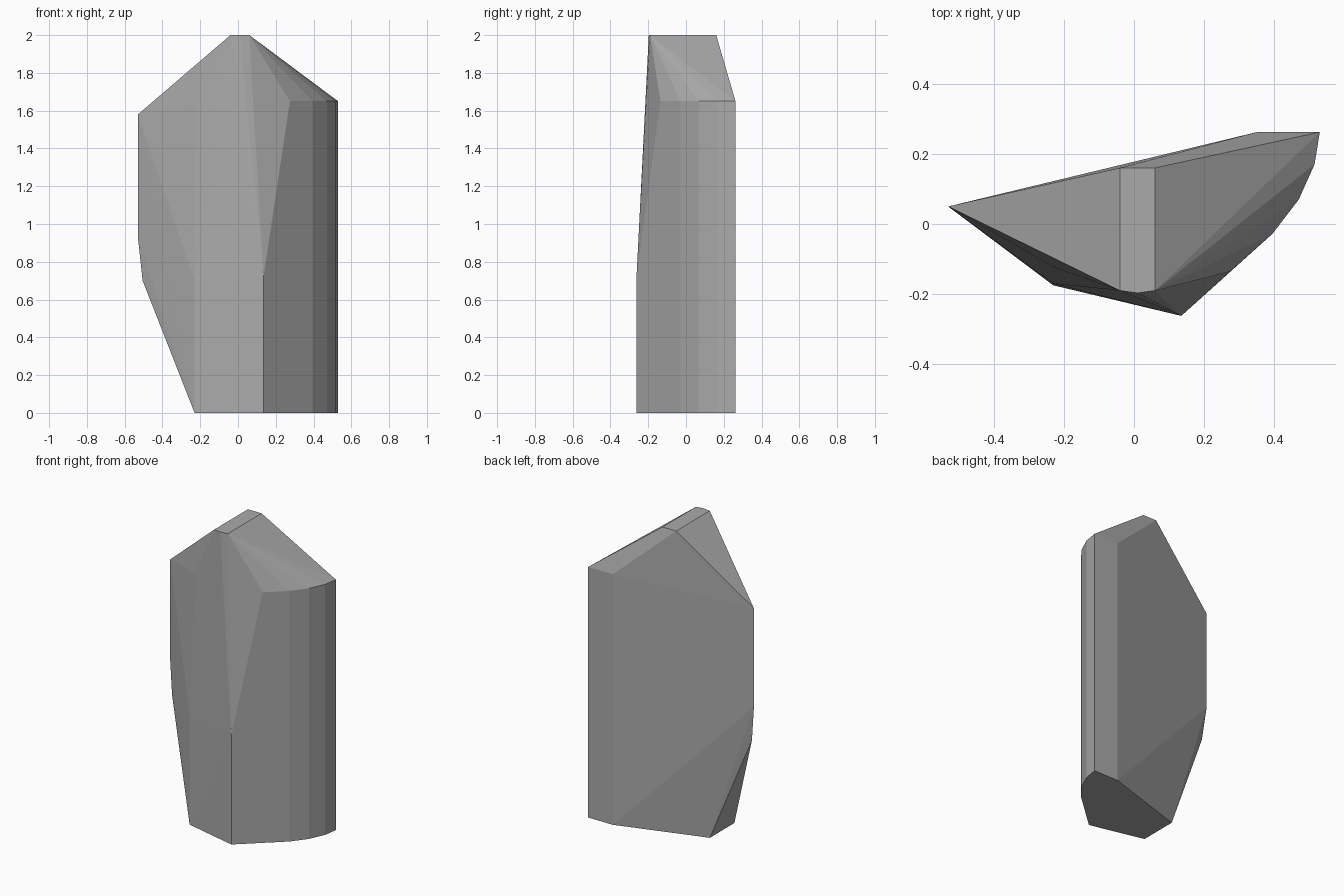
import bpy, bmesh

if "Cube" in bpy.data.objects:
    bpy.data.objects.remove(bpy.data.objects["Cube"])

stone = bpy.data.materials.new("stone grey")
stone.diffuse_color = (0.4, 0.4, 0.4, 1)
stone.use_nodes = True
stone.node_tree.nodes["Principled BSDF"].inputs["Base Color"].default_value = stone.diffuse_color

# Rounded right flank, a straight extrusion up to the shoulder
flank = [(0.395, -0.028), (0.47, 0.07), (0.515, 0.17), (0.53, 0.262), (0.35, 0.262)]
points = [(x, y, z) for x, y in flank for z in (0, 1.65)]

# Flat crest
points += [(-0.04, 0.16, 2), (0.06, 0.16, 2), (0.06, -0.19, 2),
           (0.01, -0.197, 2), (-0.04, -0.19, 2)]
# Front ridge and the shoulder that leans back above it
points += [(0.135, -0.262, 0), (0.135, -0.262, 0.72), (0.275, -0.135, 1.65)]
# Front left corner
points += [(-0.23, -0.175, 0), (-0.23, -0.17, 0.7), (-0.225, -0.125, 1.64)]
# Left edge, tapering in to the base
points += [(-0.53, 0.05, 1.58), (-0.53, 0.05, 0.93), (-0.505, 0.035, 0.7),
           (-0.23, 0.08, 0)]

# Faceted boulder skin
bm = bmesh.new()
for p in points:
    bm.verts.new(p)
hull = bmesh.ops.convex_hull(bm, input=bm.verts)
loose = [v for v in bm.verts if not v.link_faces]
bmesh.ops.delete(bm, geom=loose, context='VERTS')
bmesh.ops.dissolve_limit(bm, angle_limit=0.01, verts=bm.verts, edges=bm.edges)
bmesh.ops.recalc_face_normals(bm, faces=bm.faces)
mesh = bpy.data.meshes.new("standing_rock")
bm.to_mesh(mesh)
bm.free()
mesh.materials.append(stone)
rock = bpy.data.objects.new("standing_rock", mesh)
bpy.context.collection.objects.link(rock)
